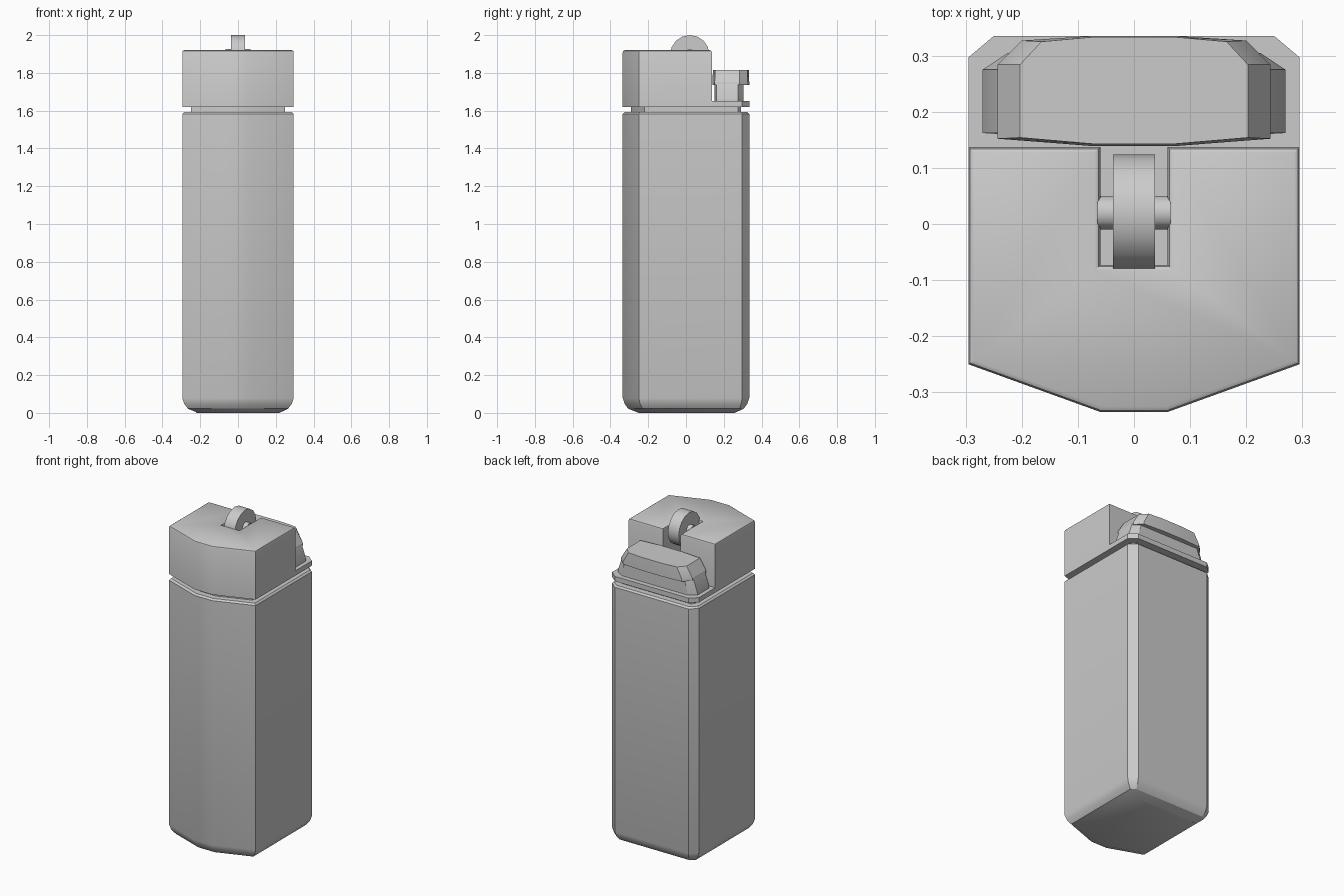
import bpy, bmesh, math
from mathutils import Vector

if "Cube" in bpy.data.objects:
    bpy.data.objects.remove(bpy.data.objects["Cube"])


def offset(pts, d):
    """Move every edge of a counter-clockwise outline inward by d."""
    out = []
    n = len(pts)
    for i in range(n):
        a, b, c = (Vector(pts[(i + k) % n]) for k in (-1, 0, 1))
        e1, e2 = (b - a).normalized(), (c - b).normalized()
        n1, n2 = Vector((-e1.y, e1.x)), Vector((-e2.y, e2.x))
        out.append(tuple(b + (n1 + n2) * d / (1 + n1.dot(n2))))
    return out


def mirrored(half):
    """Right half of an outline, front to back -> full outline."""
    return half + [(-x, y) for x, y in reversed(half)]


def loft(name, rings, angle=30):
    """Solid through (outline, z) rings, capped at both ends."""
    bm = bmesh.new()
    loops = [[bm.verts.new((x, y, z)) for x, y in pts] for pts, z in rings]
    n = len(loops[0])
    for lo, hi in zip(loops, loops[1:]):
        for i in range(n):
            j = (i + 1) % n
            bm.faces.new((lo[i], lo[j], hi[j], hi[i]))
    bm.faces.new(loops[0][::-1])
    bm.faces.new(loops[-1])
    bmesh.ops.recalc_face_normals(bm, faces=bm.faces)
    mesh = bpy.data.meshes.new(name)
    bm.to_mesh(mesh)
    bm.free()
    ob = bpy.data.objects.new(name, mesh)
    bpy.context.collection.objects.link(ob)
    finish(ob, angle)
    return ob


def finish(ob, angle):
    bpy.ops.object.select_all(action='DESELECT')
    ob.select_set(True)
    bpy.context.view_layer.objects.active = ob
    bpy.ops.object.shade_smooth_by_angle(angle=math.radians(angle))


W, SPLIT, SLOT, SLOT_Y = 0.295, 0.137, 0.06, -0.073
body = mirrored([(0.06, -0.335), (W, -0.25), (W, 0.297), (0.25, 0.335)])

# fuel body with rounded foot and small top bevel
loft("body", [(offset(body, 0.085), 0.0), (offset(body, 0.03), 0.022),
              (offset(body, 0.01), 0.048), (body, 0.078),
              (body, 1.583), (offset(body, 0.01), 1.593)])

# recessed neck between body and top
neck = offset(body, 0.045)
loft("neck", [(neck, 1.58), (neck, 1.63)])

# front hood with wheel slot open to the back
hood = mirrored([(0.06, -0.335), (W, -0.25), (W, SPLIT), (SLOT, SPLIT), (SLOT, SLOT_Y)])
loft("hood", [(hood, 1.62), (hood, 1.908), (offset(hood, 0.003), 1.916),
              (offset(hood, 0.01), 1.92)])

# back deck that also floors the slot
deck = mirrored([(SLOT, SLOT_Y), (SLOT, SPLIT), (W, SPLIT), (W, 0.297), (0.25, 0.335)])
loft("deck", [(deck, 1.62), (deck, 1.65)])

# thumb button: flared stem and overhanging tapered pad
stem_low = mirrored([(0.08, 0.152), (0.27, 0.162), (0.27, 0.275), (0.225, 0.305)])
stem_high = mirrored([(0.08, 0.152), (0.243, 0.162), (0.243, 0.275), (0.2, 0.305)])
loft("button_stem", [(stem_low, 1.65), (stem_low, 1.665), (stem_high, 1.745)])

pad_low = mirrored([(0.075, 0.139), (0.243, 0.152), (0.243, 0.284), (0.2, 0.327), (0.075, 0.335)])
pad_high = mirrored([(0.075, 0.143), (0.203, 0.154), (0.203, 0.284), (0.165, 0.325), (0.075, 0.333)])
loft("button_pad", [(pad_low, 1.735), (pad_low, 1.75), (pad_high, 1.815)])

# spark wheel and its axle
for name, r, depth, sides in (("spark_wheel", 0.104, 0.074, 16), ("wheel_axle", 0.03, 0.13, 12)):
    bpy.ops.mesh.primitive_cylinder_add(vertices=sides, radius=r, depth=depth,
                                        location=(0, 0.02, 1.896),
                                        rotation=(0, math.pi / 2, 0))
    wheel = bpy.context.object
    wheel.name = name
    finish(wheel, 30)
